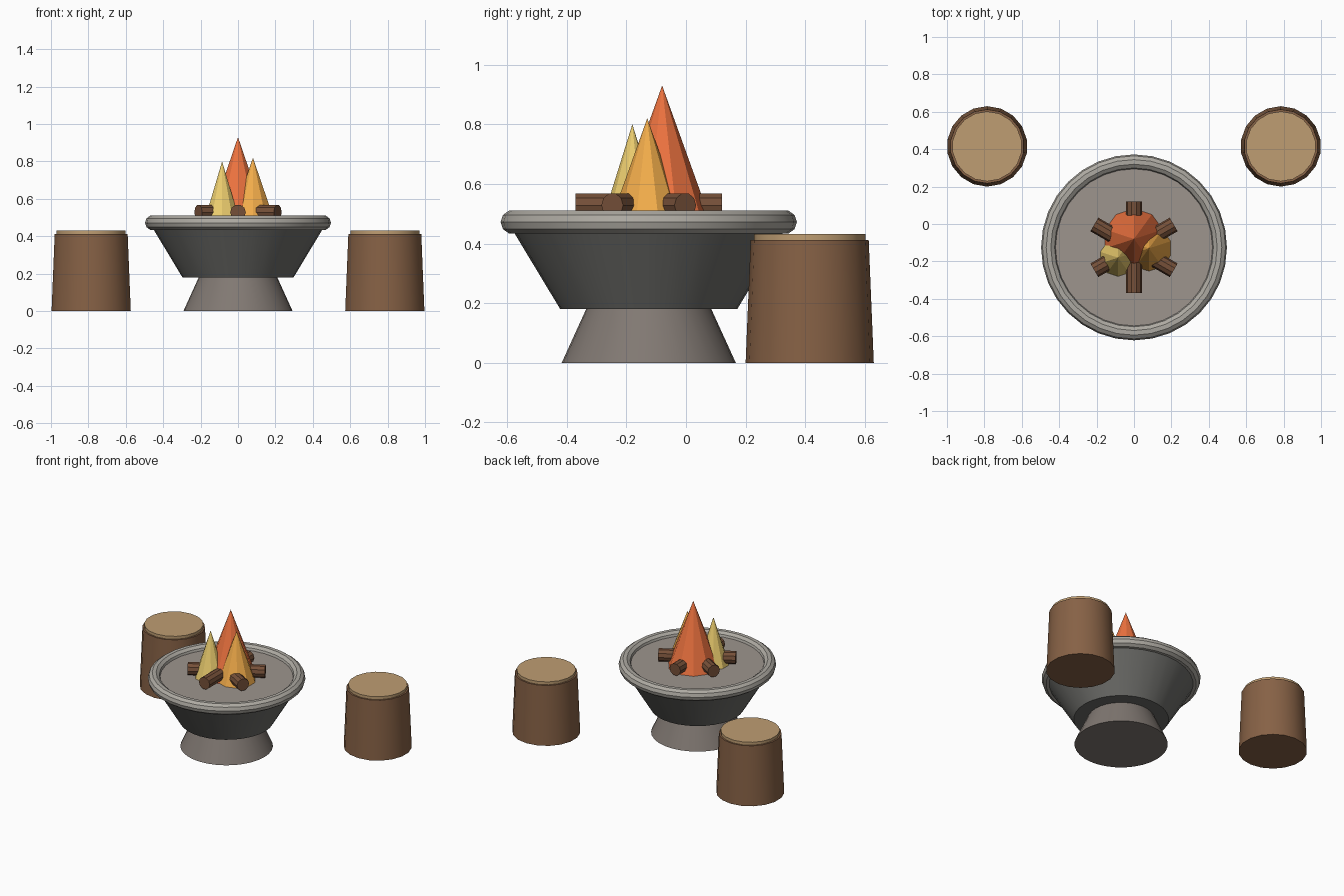
import bpy
from math import pi, radians, cos, sin

if "Cube" in bpy.data.objects:
    bpy.data.objects.remove(bpy.data.objects["Cube"])

CX, CY = 0.0, -0.125   # fire bowl centre


def mat(name, r, g, b):
    m = bpy.data.materials.new(name)
    m.diffuse_color = (r, g, b, 1)
    m.use_nodes = True
    m.node_tree.nodes["Principled BSDF"].inputs["Base Color"].default_value = m.diffuse_color
    return m


STONE = mat("dark_stone", 0.15, 0.15, 0.14)
BASE = mat("warm_stone", 0.22, 0.19, 0.17)
RIM = mat("pale_stone", 0.42, 0.40, 0.36)
ASH = mat("ash", 0.34, 0.30, 0.27)
BARK = mat("bark", 0.24, 0.12, 0.06)
LOG = mat("log_bark", 0.18, 0.08, 0.04)
CUT = mat("cut_wood", 0.52, 0.34, 0.17)
ORANGE = mat("flame_orange", 0.85, 0.17, 0.05)
AMBER = mat("flame_amber", 0.90, 0.42, 0.07)
YELLOW = mat("flame_yellow", 0.85, 0.62, 0.16)


def finish(name, material, smooth=True):
    o = bpy.context.object
    o.name = name
    o.data.materials.append(material)
    if smooth:
        bpy.ops.object.shade_smooth_by_angle(angle=radians(35))
    return o


def frustum(name, x, y, z0, z1, r0, r1, sides, material, smooth=True):
    bpy.ops.mesh.primitive_cone_add(vertices=sides, radius1=r0, radius2=r1,
                                    depth=z1 - z0, location=(x, y, (z0 + z1) / 2))
    return finish(name, material, smooth)


# Fire bowl: flared foot, bowl, ash bed and rounded rim
frustum("pedestal", CX, CY, 0, 0.18, 0.292, 0.21, 32, BASE)
frustum("bowl", CX, CY, 0.18, 0.475, 0.297, 0.475, 32, STONE)
frustum("ash_bed", CX, CY, 0.46, 0.48, 0.42, 0.42, 32, ASH)
bpy.ops.mesh.primitive_torus_add(major_segments=32, minor_segments=10, major_radius=0.457,
                                 minor_radius=0.04, location=(CX, CY, 0.472))
finish("bowl_rim", RIM)

# Ring of logs pointing outwards
for i in range(6):
    a = radians(30 + 60 * i)
    d = 0.145
    bpy.ops.mesh.primitive_cylinder_add(vertices=10, radius=0.042, depth=0.2,
                                        location=(CX + d * cos(a), CY + d * sin(a), 0.528),
                                        rotation=(0, pi / 2, a))
    finish(f"log_{i + 1}", LOG)

# Faceted flames
for name, x, y, r, top, m in (("tall_flame", 0, -0.08, 0.162, 0.93, ORANGE),
                              ("right_flame", 0.08, -0.13, 0.122, 0.82, AMBER),
                              ("left_flame", -0.085, -0.18, 0.1, 0.80, YELLOW)):
    frustum(name, x, y, 0.48, top, r, 0, 10, m, smooth=False)

# Two stump seats
for side, s in (("left", -1), ("right", 1)):
    frustum(f"{side}_stump", s * 0.785, 0.415, 0, 0.412, 0.215, 0.198, 18, BARK)
    frustum(f"{side}_stump_top", s * 0.785, 0.415, 0.405, 0.432, 0.187, 0.187, 18, CUT)
